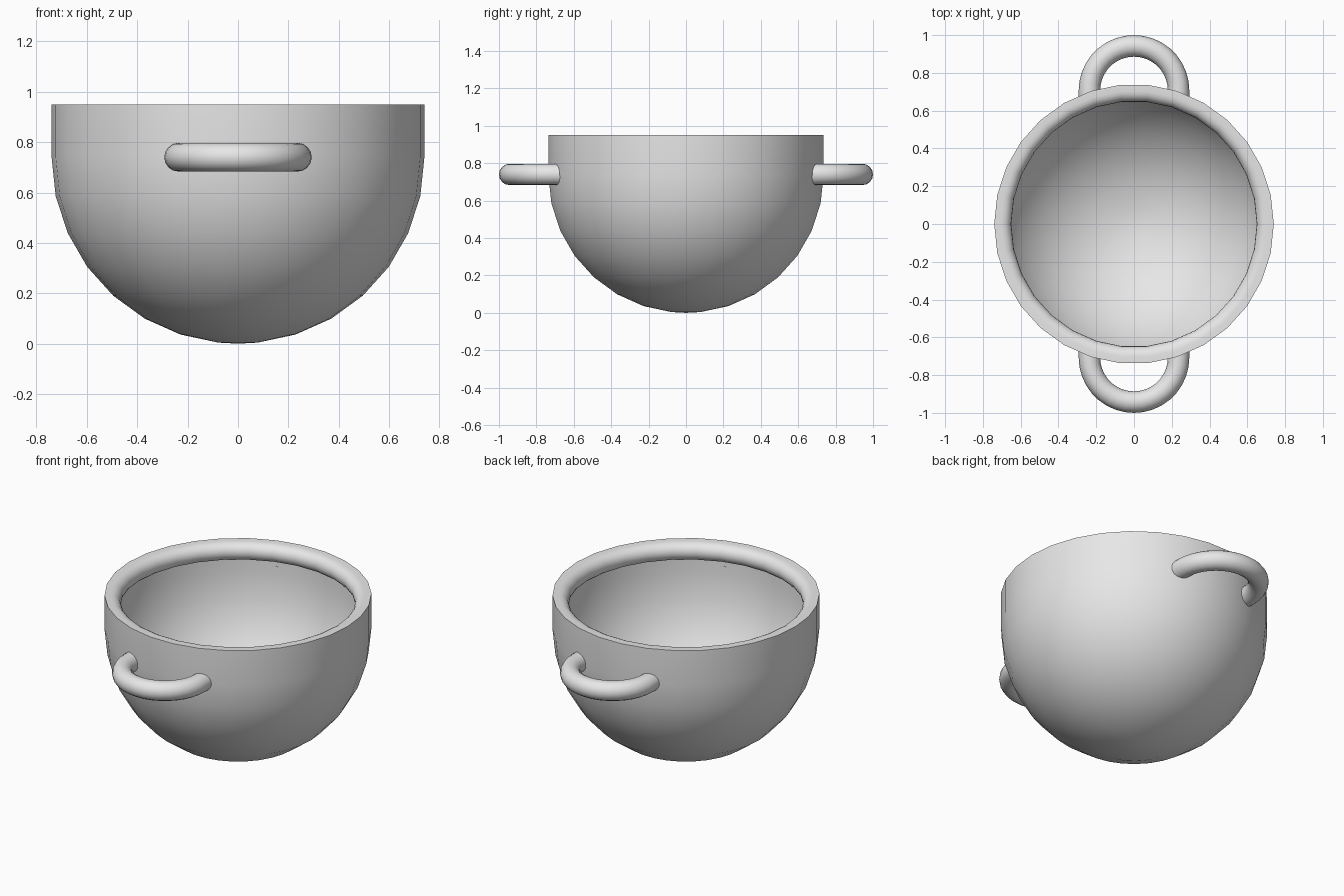
import bpy, bmesh
from math import sin, cos, pi, radians, sqrt

cube = bpy.data.objects.get("Cube")
if cube:
    bpy.data.objects.remove(cube, do_unlink=True)

GREY = (0.8, 0.8, 0.8, 1)
grey = bpy.data.materials.new("plain grey")
grey.use_nodes = True
grey.diffuse_color = GREY
grey.node_tree.nodes["Principled BSDF"].inputs["Base Color"].default_value = GREY

RADIUS = 0.74      # bowl radius, also the height of its equator
TOP = 0.95         # height of the rim
LIP = 0.055        # radius of the rounded inner lip
SIDES = 30


def finish(name, bm):
    """Turn a bmesh into a smooth-shaded grey object."""
    bmesh.ops.remove_doubles(bm, verts=bm.verts, dist=0.0005)
    bmesh.ops.recalc_face_normals(bm, faces=bm.faces)
    mesh = bpy.data.meshes.new(name)
    bm.to_mesh(mesh)
    bm.free()
    mesh.materials.append(grey)
    obj = bpy.data.objects.new(name, mesh)
    bpy.context.collection.objects.link(obj)
    bpy.ops.object.select_all(action="DESELECT")
    obj.select_set(True)
    bpy.context.view_layer.objects.active = obj
    bpy.ops.object.shade_smooth_by_angle(angle=radians(35))
    return obj


def dome(radius):
    """Half-sphere profile from the bottom pole up to the equator."""
    angles = [0] + [radians(6 + 12 * i) for i in range(8)]
    return [(radius * sin(a), RADIUS - radius * cos(a)) for a in angles]


# Bowl: outer dome and wall, flat rim, rounded overhanging lip, thin inner wall
inner = RADIUS - 0.007
lip_x, lip_z = 0.65 + LIP, TOP - LIP
lip = [(lip_x - LIP * sin(pi * i / 10), lip_z + LIP * cos(pi * i / 10)) for i in range(11)]
profile = dome(RADIUS) + [(RADIUS, TOP)] + lip + [(inner, lip_z - LIP)] + dome(inner)[::-1]

bm = bmesh.new()
verts = [bm.verts.new((x, 0, z)) for x, z in profile]
edges = [bm.edges.new(pair) for pair in zip(verts, verts[1:])]
bmesh.ops.spin(bm, geom=verts + edges, cent=(0, 0, 0), axis=(0, 0, 1),
               angle=2 * pi, steps=SIDES, use_merge=False)
finish("bowl", bm)


# Handles: half rings whose ends are trimmed to the curve of the bowl wall
def handle(name, side, major=0.236, minor=0.057, steps=18, around=16):
    bm = bmesh.new()
    centre = 1 - major - minor
    rings = []
    for i in range(-1, steps + 2):
        a = pi * min(max(i, 0), steps) / steps
        ring = []
        for j in range(around):
            b = 2 * pi * j / around
            r = major + minor * cos(b)
            x, y = r * cos(a), centre + r * sin(a)
            if i in (-1, steps + 1):
                y = sqrt((inner - 0.002) ** 2 - x * x)
                y = min(y, centre)
            ring.append(bm.verts.new((x, side * y, RADIUS + minor * sin(b))))
        rings.append(ring)
    for p, q in zip(rings, rings[1:]):
        for j in range(around):
            k = (j + 1) % around
            bm.faces.new((p[j], p[k], q[k], q[j]))
    return finish(name, bm)


handle("front_handle", -1)
handle("back_handle", 1)
